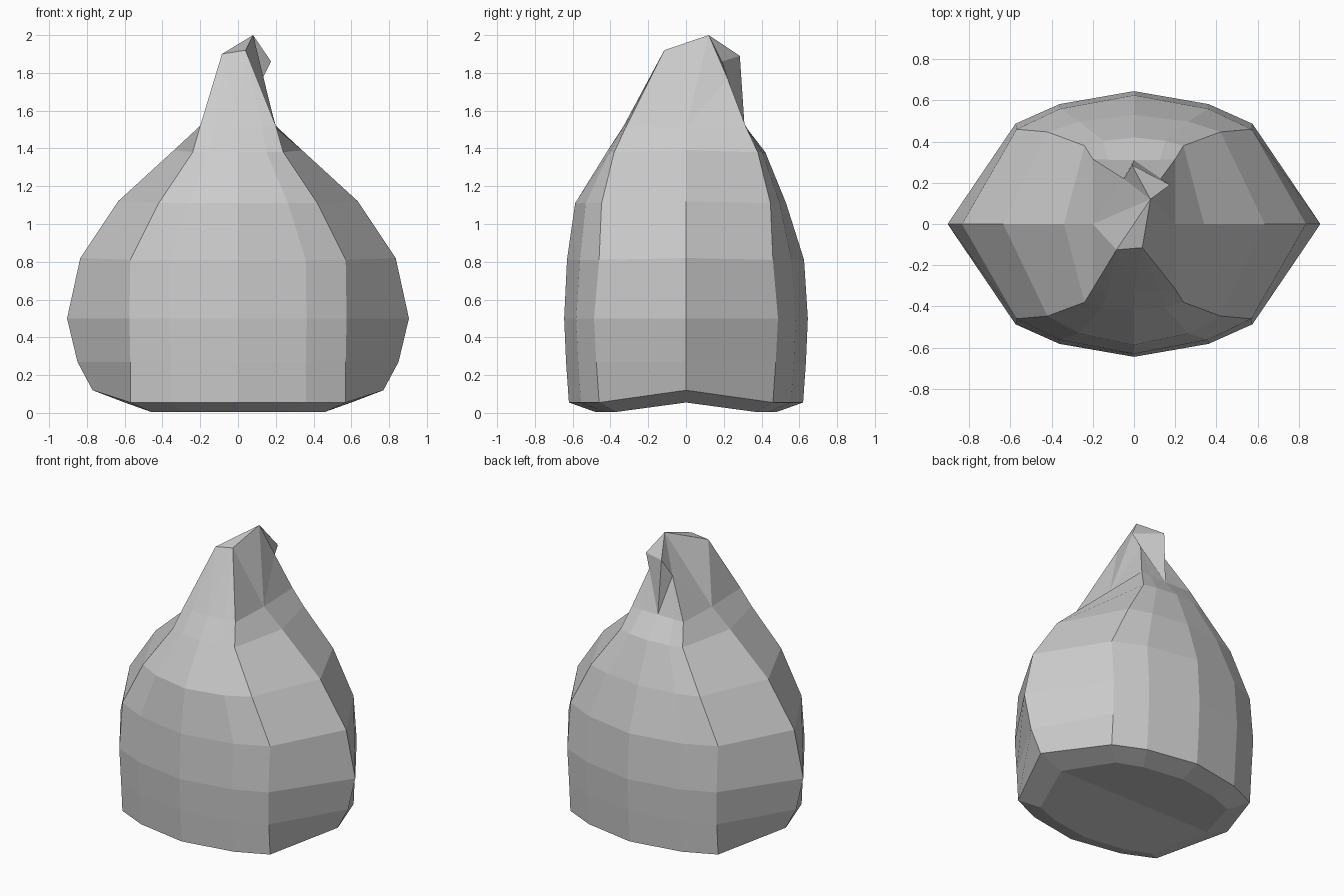
import bpy, bmesh

if "Cube" in bpy.data.objects:
    bpy.data.objects.remove(bpy.data.objects["Cube"])

# level: side x, side z, corner x, corner y, front y, back y, z of front/back
LEVELS = [
    (.60, .055, .46, .37, .48, .48, .005),
    (.77, .12, .57, .46, .62, .62, .055),
    (.85, .27, .57, .475, .635, .635, .27),
    (.905, .50, .575, .487, .645, .645, .50),
    (.835, .82, .57, .46, .63, .625, .81),
    (.635, 1.12, .42, .447, .587, .53, 1.11),
    (.34, 1.39, .24, .38, .42, .42, 1.38),
    (.20, 1.51, .20, .315, .33, .31, 1.52),
]

bm = bmesh.new()


def ring(sx, sz, cx, cy, fy, by, z):
    """Twelve-sided outline: two side points and five each on back and front."""
    pts = [(sx, 0, sz)]
    for sign, centre in ((1, by), (-1, fy)):
        mid = cy + .6 * (centre - cy)
        half = [(cx, cy), (cx * .63, mid), (0, centre),
                (-cx * .63, mid), (-cx, cy)]
        pts += [(sign * x, sign * y, z) for x, y in half]
        if sign == 1:
            pts.append((-sx, 0, sz))
    return [bm.verts.new(p) for p in pts]


# Sack body lofted through the levels
rings = [ring(*lv) for lv in LEVELS]
for lo, hi in zip(rings, rings[1:]):
    for i in range(12):
        j = (i + 1) % 12
        bm.faces.new((lo[i], lo[j], hi[j], hi[i]))

# Base, folded along the centre line
base = rings[0]
bm.faces.new(base[:7][::-1])
bm.faces.new((base[6:] + base[:1])[::-1])

# Twisted, pinched tip
r = rings[-1]
peak, fl, fr, br, b, nl, nr = [bm.verts.new(p) for p in (
    (.08, .12, 2.0), (-.085, -.125, 1.9), (.04, -.115, 1.92),
    (.175, .19, 1.86), (-.01, .285, 1.89),
    (-.05, .22, 1.77), (.13, .22, 1.77))]
for f in (
    (r[7], r[8], fl), (r[8], r[9], fl), (r[9], fr, fl),        # front
    (r[9], r[10], fr), (r[10], r[11], fr),
    (r[11], r[0], fr), (r[0], peak, fr),                       # right
    (r[0], nr, peak), (nr, br, peak), (r[0], r[1], nr),
    (r[1], r[2], nr), (r[2], r[3], nr), (r[3], br, nr),        # back
    (r[3], b, br), (r[3], nl, b), (r[3], r[4], nl),
    (r[4], r[5], nl), (r[5], r[6], nl),
    (r[6], peak, nl), (nl, peak, b), (r[6], fl, peak),         # left
    (r[6], r[7], fl),
    (peak, fl, fr), (peak, br, b),                             # top
):
    bm.faces.new(f)

bmesh.ops.recalc_face_normals(bm, faces=bm.faces)
mesh = bpy.data.meshes.new("sack")
bm.to_mesh(mesh)
bm.free()
obj = bpy.data.objects.new("sack", mesh)
bpy.context.collection.objects.link(obj)
